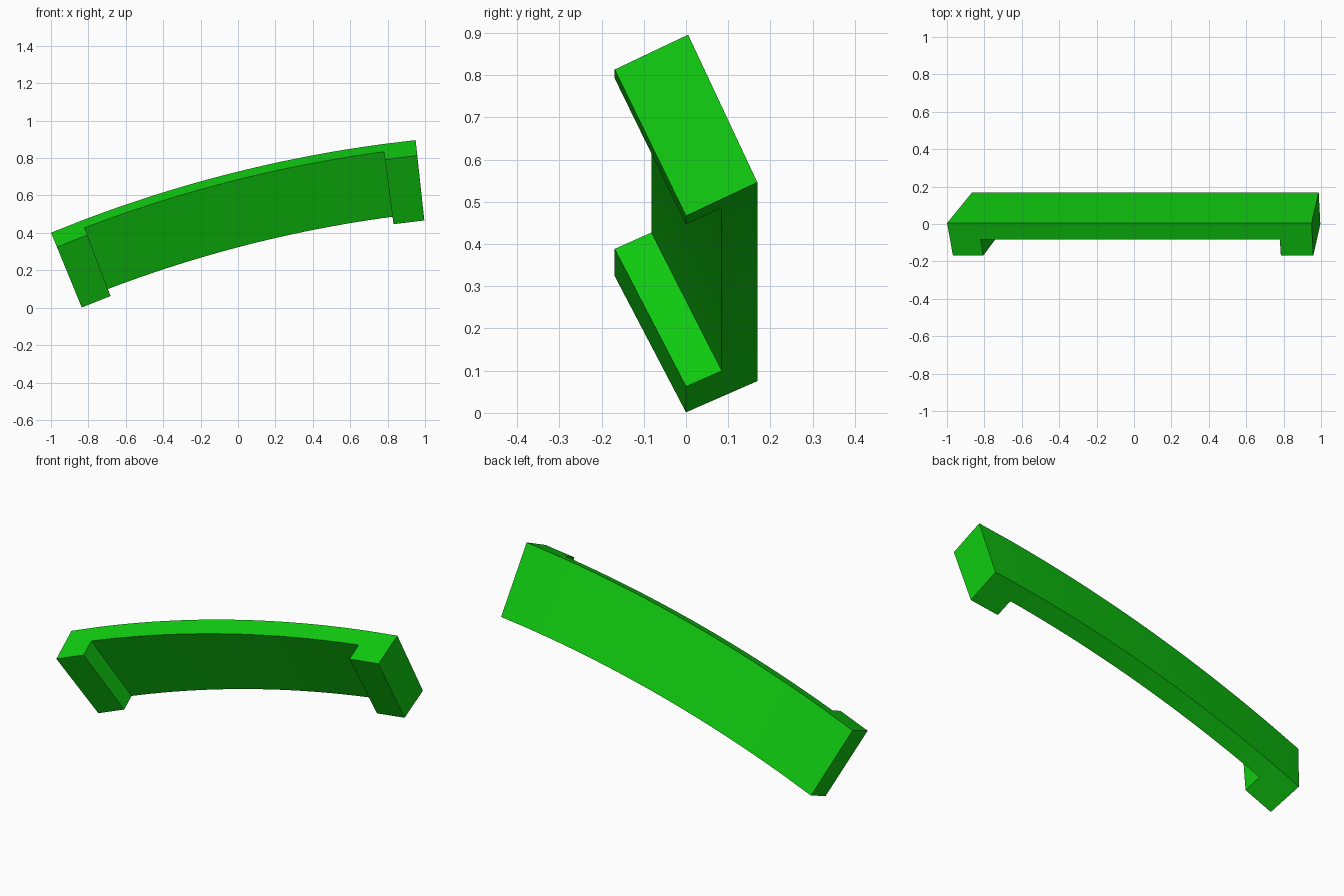
import bpy, bmesh, math

cube = bpy.data.objects.get("Cube")
if cube:
    bpy.data.objects.remove(cube, do_unlink=True)

# Single green material
green = bpy.data.materials.new("bright_green")
green.use_nodes = True
colour = (0.005, 0.6, 0.005, 1.0)
green.diffuse_color = colour
bsdf = green.node_tree.nodes["Principled BSDF"]
bsdf.inputs["Base Color"].default_value = colour
bsdf.inputs["Roughness"].default_value = 0.6

# Arc the tilted section is swept along (axis parallel to y)
CX, CZ, R = 1.725, -6.242, 7.18
START, END, BLOCK = 22.3, 6.2, 1.41    # degrees from vertical
SEGMENTS = 24

# Section corners as (y, depth below the outer radius):
# front top, middle top, back top, back bottom, middle bottom, front bottom
section = [(-0.169, 0.083), (-0.082, 0.0415), (0.005, 0.0),
           (0.169, 0.352), (0.0845, 0.392), (0.0, 0.432)]
BACK = (1, 2, 3, 4)     # the full-length bar
FRONT = (0, 1, 4, 5)    # the end blocks

# Stations along the arc, with the block faces at the second and last-but-one
inner = START - END - 2 * BLOCK
angles = [START]
angles += [START - BLOCK - inner * i / SEGMENTS for i in range(SEGMENTS + 1)]
angles += [END]

bm = bmesh.new()
rings = []
for deg in angles:
    a = math.radians(deg)
    rings.append([bm.verts.new((CX - (R - d) * math.sin(a), y,
                                CZ + (R - d) * math.cos(a)))
                  for y, d in section])


def sweep(i, pairs):
    """Join two neighbouring stations along the given section edges."""
    for p, q in pairs:
        bm.faces.new((rings[i][p], rings[i][q],
                      rings[i + 1][q], rings[i + 1][p]))


last = len(rings) - 1
for i in range(last):
    # Top, back and underside of the bar
    sweep(i, [(1, 2), (2, 3), (3, 4)])
    if i in (0, last - 1):
        sweep(i, [(0, 1), (4, 5), (5, 0)])    # end block skin
    else:
        sweep(i, [(4, 1)])                    # recessed front wall

# End caps, and the inner faces of the blocks
for i in (0, last):
    bm.faces.new([rings[i][k] for k in BACK])
for i in (0, 1, last - 1, last):
    bm.faces.new([rings[i][k] for k in FRONT])

bmesh.ops.recalc_face_normals(bm, faces=bm.faces)
mesh = bpy.data.meshes.new("curved_handle")
bm.to_mesh(mesh)
bm.free()
mesh.materials.append(green)

handle = bpy.data.objects.new("curved_handle", mesh)
bpy.context.collection.objects.link(handle)
bpy.context.view_layer.objects.active = handle
handle.select_set(True)
bpy.ops.object.shade_smooth_by_angle(angle=math.radians(30))
